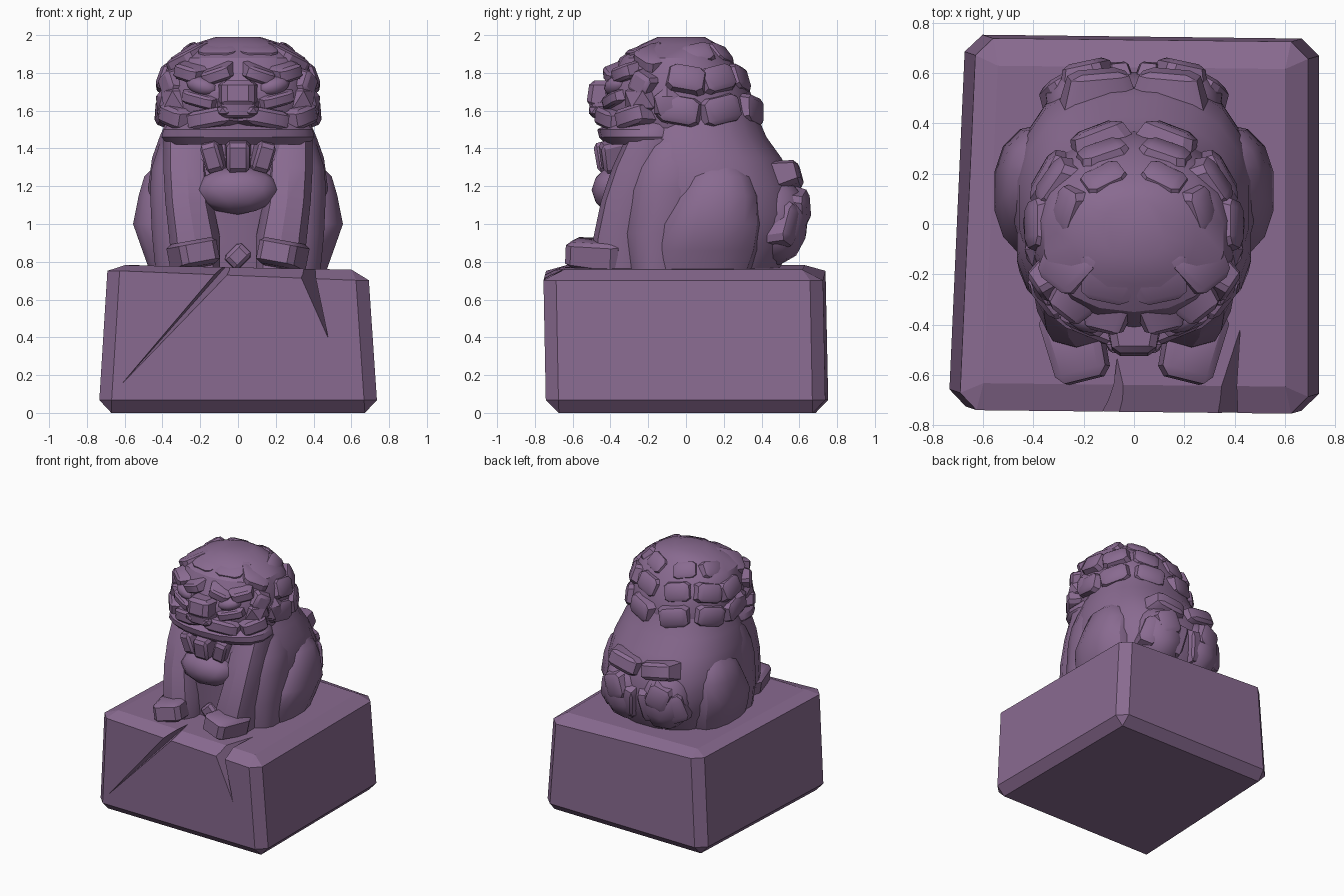
import bpy
import bmesh
from math import sin, cos, pi, radians, copysign
from mathutils import Matrix, Euler

starter = bpy.data.objects.get("Cube")
if starter:
    bpy.data.objects.remove(starter, do_unlink=True)

# One stone colour for everything
stone = bpy.data.materials.new("purple_stone")
stone.use_nodes = True
stone_colour = (0.25, 0.145, 0.28, 1)
stone.diffuse_color = stone_colour
stone.node_tree.nodes["Principled BSDF"].inputs["Base Color"].default_value = stone_colour


def finish(name, bm, mirror=False, angle=30):
    """Turn a bmesh into a shaded object, optionally mirrored across x."""
    bmesh.ops.recalc_face_normals(bm, faces=bm.faces)
    mesh = bpy.data.meshes.new(name)
    bm.to_mesh(mesh)
    bm.free()
    mesh.materials.append(stone)
    part = bpy.data.objects.new(name, mesh)
    bpy.context.collection.objects.link(part)
    bpy.ops.object.select_all(action="DESELECT")
    part.select_set(True)
    bpy.context.view_layer.objects.active = part
    if angle:
        bpy.ops.object.shade_smooth_by_angle(angle=radians(angle))
    if mirror:
        part.modifiers.new("Mirror", "MIRROR").use_mirror_merge = False
    return part


def loft(name, rings, sides=16, power=0.75, mirror=False):
    """Skin stacked rounded sections: height, centre x, half width, front y, back y."""
    bm = bmesh.new()
    loops = []
    for height, middle, half, front, back in rings:
        loop = []
        for step in range(sides):
            turn = 2 * pi * (step + 0.5) / sides
            across = copysign(abs(cos(turn)) ** power, cos(turn))
            along = copysign(abs(sin(turn)) ** power, sin(turn))
            depth = (front + back) / 2 + along * (back - front) / 2
            loop.append(bm.verts.new((middle + across * half, depth, height)))
        loops.append(loop)
    for low, high in zip(loops, loops[1:]):
        for i in range(sides):
            j = (i + 1) % sides
            bm.faces.new((low[i], low[j], high[j], high[i]))
    bm.faces.new(loops[0])
    bm.faces.new(loops[-1])
    return finish(name, bm, mirror)


def place(bm, centre, size, turn):
    """Scale, rotate (degrees) and move everything in the bmesh."""
    rotation = Euler([radians(value) for value in turn]).to_matrix().to_4x4()
    matrix = Matrix.Translation(centre) @ rotation @ Matrix.Diagonal((*size, 1))
    bmesh.ops.transform(bm, matrix=matrix, verts=bm.verts)


def chunk(name, centre, size, turn=(0, 0, 0), taper=0.7):
    """Carved block whose outward (-y) side is narrower, with cut edges."""
    bm = bmesh.new()
    bmesh.ops.create_cube(bm, size=1)
    for vert in bm.verts:
        if vert.co.y < 0:
            vert.co.x *= taper
            vert.co.z *= taper
    bmesh.ops.bevel(bm, geom=bm.edges[:], offset=0.12, segments=1, affect="EDGES")
    place(bm, centre, size, turn)
    return finish(name, bm, mirror=centre[0] != 0)


def boulder(name, centre, size, turn=(0, 0, 0), detail=2):
    """Rounded lump given by its radii."""
    bm = bmesh.new()
    bmesh.ops.create_icosphere(bm, subdivisions=detail, radius=1)
    place(bm, centre, size, turn)
    return finish(name, bm, mirror=centre[0] != 0)


def crack(target, points):
    """Cut a thin wedge out of the target."""
    bm = bmesh.new()
    for point in points:
        bm.verts.new(point)
    bmesh.ops.convex_hull(bm, input=bm.verts[:])
    cutter = finish("crack_cutter", bm, angle=0)
    cutter.hide_render = True
    cut = target.modifiers.new("Crack", "BOOLEAN")
    cut.operation = "DIFFERENCE"
    cut.solver = "EXACT"
    cut.object = cutter
    bpy.context.view_layer.objects.active = target
    bpy.ops.object.modifier_apply(modifier=cut.name)
    bpy.data.objects.remove(cutter, do_unlink=True)


# Plinth: tapered block with chamfered edges, hewn slightly out of square
bm = bmesh.new()
bmesh.ops.create_cube(bm, size=1)
place(bm, (0, 0, 0.385), (1.48, 1.48, 0.77), (0, 0, 0))
for vert in bm.verts:
    if vert.co.z > 0.5:
        vert.co.x *= 0.93
bmesh.ops.bevel(bm, geom=bm.edges[:], offset=0.068, segments=1, affect="EDGES")
for vert in bm.verts:
    spot = vert.co
    if spot.z > 0.76:
        spot.x *= 0.97
        spot.y *= 0.94
        spot.z -= 0.02 * spot.x
    elif spot.z > 0.5 and spot.x < 0:
        spot.z += 0.05
    if spot.x < 0:
        spot.x += 0.045 * (spot.y + 0.7)
    spot.y += 0.007 - 0.02 * spot.z - 0.012 * spot.x
plinth = finish("plinth", bm, angle=0)
crack(plinth, [(-0.68, -0.75, 0.08), (-0.03, -0.8, 0.85), (0.07, -0.8, 0.85), (-0.06, -0.53, 0.78)])
crack(plinth, [(0.48, -0.76, 0.38), (0.26, -0.8, 0.85), (0.38, -0.8, 0.85), (0.42, -0.4, 0.78)])

# Seated body
loft("body", [
    (0.75, 0, 0.4, -0.34, 0.49), (0.9, 0, 0.44, -0.36, 0.58),
    (1.05, 0, 0.47, -0.37, 0.61), (1.2, 0, 0.48, -0.39, 0.58),
    (1.35, 0, 0.46, -0.38, 0.51), (1.46, 0, 0.42, -0.35, 0.43),
    (1.6, 0, 0.36, -0.3, 0.37)], sides=20, power=0.87)
loft("haunch", [
    (0.75, 0.33, 0.14, -0.18, 0.34), (0.86, 0.34, 0.17, -0.18, 0.38),
    (1.0, 0.35, 0.21, -0.14, 0.4), (1.15, 0.34, 0.19, -0.07, 0.39),
    (1.25, 0.34, 0.16, -0.01, 0.35), (1.32, 0.33, 0.1, 0.07, 0.28)],
    sides=14, power=0.85, mirror=True)
loft("shoulder", [
    (0.75, 0.27, 0.17, -0.3, 0), (0.95, 0.28, 0.18, -0.33, 0.05),
    (1.18, 0.29, 0.18, -0.31, 0.14), (1.3, 0.29, 0.17, -0.28, 0.17),
    (1.42, 0.28, 0.14, -0.23, 0.16), (1.52, 0.26, 0.11, -0.2, 0.12)],
    sides=14, power=0.9, mirror=True)
boulder("chest", (0, -0.37, 1.18), (0.22, 0.13, 0.13))
chunk("belly_fold", (0, -0.31, 0.83), (0.13, 0.14, 0.16), (0, 45, 0))

# Front legs with broad paws
loft("front_leg", [
    (0.75, 0.22, 0.13, -0.5, -0.16), (0.93, 0.23, 0.14, -0.49, -0.14),
    (1.12, 0.26, 0.13, -0.45, -0.1), (1.3, 0.27, 0.13, -0.39, -0.05),
    (1.45, 0.27, 0.13, -0.32, 0)], sides=10, power=0.75, mirror=True)
chunk("front_paw", (0.23, -0.48, 0.84), (0.24, 0.29, 0.16), (-5, 10, -14), taper=0.85)

# Tail: paired lobes with curled locks against the back
boulder("tail_lobe", (0.16, 0.46, 1.03), (0.2, 0.19, 0.25), (8, 0, 0))
chunk("tail_tip", (0.14, 0.53, 1.25), (0.32, 0.16, 0.17), (-15, 10, 175))
chunk("tail_curl", (0.18, 0.58, 1.08), (0.22, 0.14, 0.24), (0, -20, 168))
chunk("tail_lock", (0.07, 0.57, 0.98), (0.12, 0.12, 0.3), (12, 10, 175))
chunk("tail_side_curl", (0.28, 0.52, 1.0), (0.18, 0.13, 0.28), (5, 20, 150))

# Head
loft("head", [
    (1.42, 0, 0.34, -0.34, 0.3), (1.5, 0, 0.38, -0.4, 0.36),
    (1.6, 0, 0.4, -0.43, 0.37), (1.7, 0, 0.4, -0.44, 0.34),
    (1.8, 0, 0.39, -0.39, 0.3), (1.88, 0, 0.36, -0.35, 0.23),
    (1.95, 0, 0.25, -0.24, 0.17), (1.99, 0, 0.12, -0.15, 0.1)], sides=18, power=0.9)
loft("lower_jaw", [
    (1.42, 0, 0.38, -0.42, 0.05), (1.46, 0, 0.41, -0.46, 0.05),
    (1.5, 0, 0.4, -0.47, 0.05), (1.54, 0, 0.36, -0.4, 0.05)], sides=18, power=0.9)
chunk("upper_lip", (0.14, -0.39, 1.56), (0.32, 0.14, 0.13), (0, 10, 22))
chunk("lip_corner", (0.32, -0.27, 1.57), (0.24, 0.15, 0.14), (0, -15, 52))

# Face
chunk("muzzle", (0, -0.42, 1.68), (0.24, 0.2, 0.19), (-8, 0, 0))
chunk("nose", (0, -0.44, 1.61), (0.24, 0.14, 0.12), (6, 0, 0))
boulder("nostril", (0.07, -0.48, 1.6), (0.045, 0.04, 0.035), detail=1)
boulder("eye", (0.19, -0.37, 1.73), (0.09, 0.06, 0.05), (0, -15, 22))
chunk("inner_brow", (0.11, -0.37, 1.79), (0.2, 0.12, 0.1), (10, 18, 14))
chunk("outer_brow", (0.25, -0.31, 1.8), (0.2, 0.13, 0.11), (5, -14, 38))
chunk("brow_curl", (0.34, -0.22, 1.74), (0.16, 0.13, 0.16), (0, 30, 56))
chunk("eye_bag", (0.2, -0.37, 1.66), (0.24, 0.11, 0.09), (8, -14, 24))
boulder("cheek", (0.32, -0.23, 1.66), (0.1, 0.11, 0.1), detail=1)

# Beard locks below the jaw
chunk("beard_middle", (0, -0.41, 1.36), (0.14, 0.14, 0.18), (10, 0, 0), taper=0.85)
chunk("beard_side", (0.13, -0.38, 1.36), (0.11, 0.14, 0.18), (10, 15, 12), taper=0.85)

# Fringe across the forehead
chunk("fringe_middle", (0.1, -0.22, 1.91), (0.26, 0.18, 0.08), (15, 0, 12))
chunk("fringe_side", (0.27, -0.17, 1.87), (0.24, 0.18, 0.1), (12, 22, 38))

# Mane: rows of carved curls around the sides and back of the head
mane_rows = [
    ("low", 1.6, 0.36, 0.34, -5, (21, 60, 96), (0.28, 0.15, 0.19)),
    ("middle", 1.76, 0.36, 0.27, -20, (19, 55, 90), (0.25, 0.13, 0.18)),
    ("high", 1.88, 0.26, 0.18, -42, (26, 72), (0.22, 0.12, 0.16)),
]
for row, height, wide, deep, tilt, angles, size in mane_rows:
    for number, degrees in enumerate(angles, start=1):
        side, rear = sin(radians(degrees)), cos(radians(degrees))
        roll = 10 if number % 2 else -12
        chunk(f"mane_{row}_curl_{number}", (wide * side, deep * rear, height),
              size, (tilt, roll, 180 - degrees))
boulder("ear", (0.39, -0.1, 1.63), (0.05, 0.08, 0.1), detail=1)
